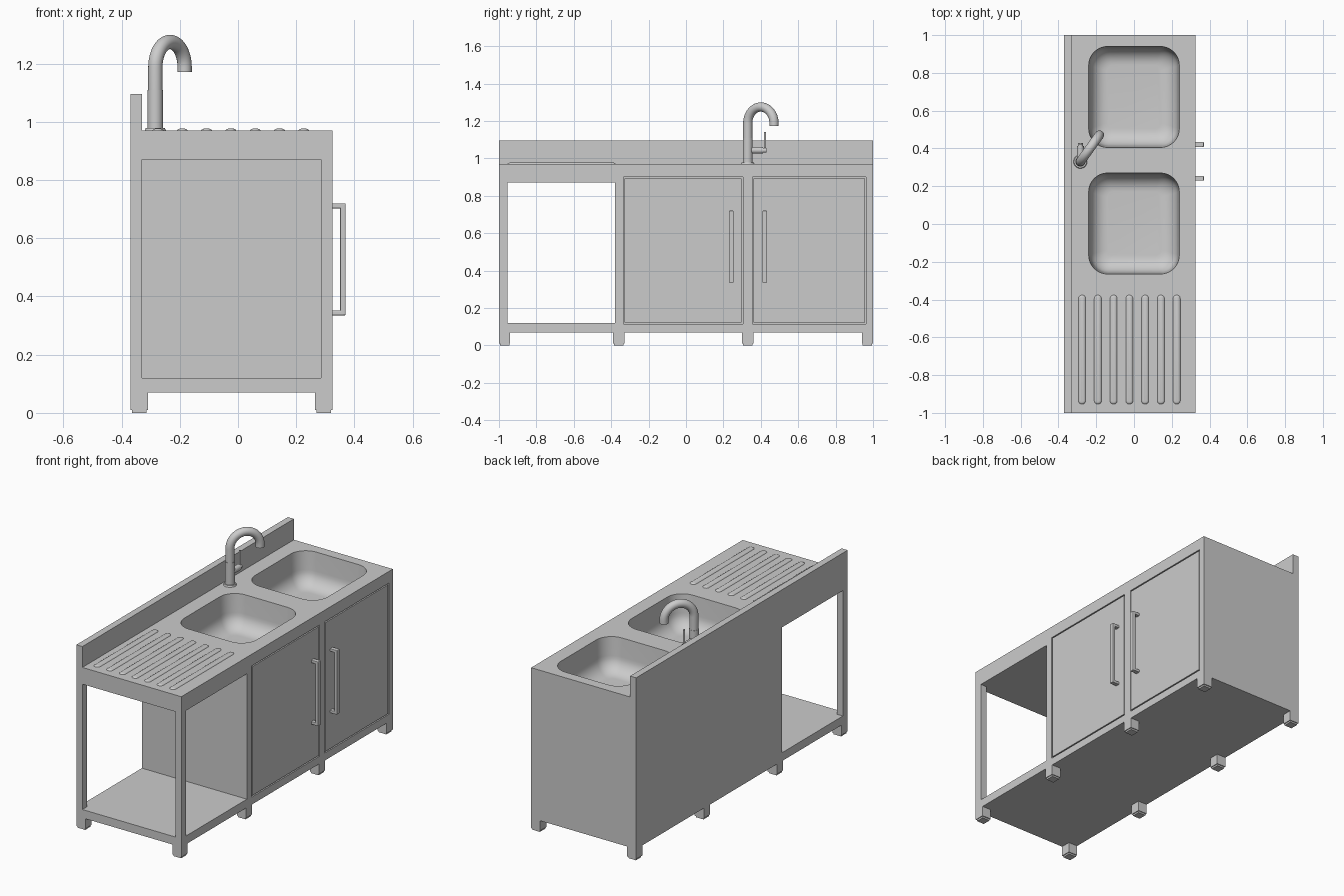
import bpy, bmesh
from math import sin, cos, pi
from mathutils import Vector, Matrix

if "Cube" in bpy.data.objects:
    bpy.data.objects.remove(bpy.data.objects["Cube"])


def from_bm(name, bm, smooth=False):
    bmesh.ops.recalc_face_normals(bm, faces=bm.faces)
    me = bpy.data.meshes.new(name)
    bm.to_mesh(me)
    bm.free()
    ob = bpy.data.objects.new(name, me)
    bpy.context.collection.objects.link(ob)
    if smooth:
        shade(ob)
    return ob


def shade(ob):
    bpy.ops.object.select_all(action='DESELECT')
    ob.select_set(True)
    bpy.context.view_layer.objects.active = ob
    bpy.ops.object.shade_smooth_by_angle(angle=0.6)


def box(name, x, y, z, bevel=0):
    bm = bmesh.new()
    bmesh.ops.create_cube(bm, size=1)
    for v in bm.verts:
        v.co = [r[0] + (c + 0.5) * (r[1] - r[0]) for c, r in zip(v.co, (x, y, z))]
    if bevel:
        bmesh.ops.bevel(bm, geom=bm.edges[:], offset=bevel, segments=2,
                        profile=0.5, affect='EDGES')
    return from_bm(name, bm)


def loft(name, rings, smooth=True):
    """Skin a list of equal-length closed rings and cap both ends."""
    bm = bmesh.new()
    rows = [[bm.verts.new(p) for p in r] for r in rings]
    n = len(rows[0])
    for a, b in zip(rows, rows[1:]):
        for i in range(n):
            bm.faces.new((a[i], a[(i + 1) % n], b[(i + 1) % n], b[i]))
    bm.faces.new(rows[0])
    bm.faces.new(rows[-1])
    return from_bm(name, bm, smooth)


def rounded_rect(x, y, r, z, seg=8):
    pts = []
    for k, (cx, cy) in enumerate(((x[1] - r, y[1] - r), (x[0] + r, y[1] - r),
                                  (x[0] + r, y[0] + r), (x[1] - r, y[0] + r))):
        for i in range(seg + 1):
            a = (k + i / seg) * pi / 2
            pts.append((cx + r * cos(a), cy + r * sin(a), z))
    return pts


def bowl_cutter(y):
    prof = [(0, 1.0), (0, 0.97), (0.008, 0.86)]
    prof += [(0.098 - 0.09 * cos(a), 0.86 - 0.09 * sin(a))
             for a in [i * pi / 16 for i in range(1, 9)]]
    return loft("bowl_cutter", [rounded_rect((-0.24 + d, 0.24 - d), (y[0] + d, y[1] - d),
                                             max(0.1 - d * 0.7, 0.02), z) for d, z in prof])


def cylinder(name, p, q, r, r2=None, seg=32):
    p, q = Vector(p), Vector(q)
    rot = (q - p).to_track_quat('Z', 'Y')
    rings = [[c + rot @ Vector((s * cos(2 * pi * i / seg), s * sin(2 * pi * i / seg), 0))
              for i in range(seg)] for c, s in ((p, r), (q, r if r2 is None else r2))]
    return loft(name, rings)


# Cabinet body: block minus open bay, door recesses and bowls
body = box("cabinet_body", (-0.37, 0.325), (-1, 1), (0.07, 0.97))
doors = [((-0.335, 0.305), (0.115, 0.9)), ((0.355, 0.963), (0.115, 0.9))]
cutters = [box("bay_cut", (-0.5, 0.5), (-0.955, -0.38), (0.12, 0.87)),
           box("bay_end_cut", (-0.33, 0.285), (-1.1, -0.38), (0.12, 0.87)),
           bowl_cutter((-0.265, 0.27)), bowl_cutter((0.405, 0.94))]
cutters += [box("door_cut", (0.31, 0.4), y, z) for y, z in doors]
for c in cutters:
    m = body.modifiers.new("cut", 'BOOLEAN')
    m.operation, m.solver, m.object = 'DIFFERENCE', 'EXACT', c
    bpy.context.view_layer.objects.active = body
    bpy.ops.object.modifier_apply(modifier=m.name)
    bpy.data.objects.remove(c)
shade(body)

# Upstand along the back
box("backsplash", (-0.37, -0.33), (-1, 1), (0.97, 1.095))

# Flush doors with a thin gap around
for i, (y, z) in enumerate(doors):
    g = 0.007
    box(f"door_{i}", (0.305, 0.325), (y[0] + g, y[1] - g), (z[0] + g, z[1] - g))

# Bar handles
for i, y in enumerate((0.242, 0.421)):
    w = (y - 0.013, y + 0.013)
    box(f"handle_bar_{i}", (0.351, 0.37), w, (0.335, 0.72), 0.004)
    for j, z in enumerate((0.335, 0.703)):
        box(f"handle_post_{i}_{j}", (0.32, 0.365), w, (z, z + 0.017), 0.003)

# Feet with slightly narrower pads
for i, x in enumerate((-0.37, 0.265)):
    for j, y in enumerate((-1, -0.39, 0.3, 0.94)):
        box(f"foot_{i}_{j}", (x, x + 0.06), (y, y + 0.06), (0.01, 0.07))
        box(f"foot_pad_{i}_{j}", (x + 0.005, x + 0.055), (y + 0.005, y + 0.055), (0, 0.01))

# Drainer ribs
for i in range(7):
    x = -0.275 + i * 0.0835
    rings = [rounded_rect((x - 0.02 + d, x + 0.02 - d), (-0.955 + d, -0.375 - d),
                          0.0195 - d, z, 5)
             for d, z in ((0, 0.968), (0.002, 0.972), (0.007, 0.9755), (0.013, 0.977))]
    loft(f"drainer_rib_{i}", rings)

# Tap: base, column, swan-neck spout and side lever
px, py = -0.284, 0.33
cylinder("tap_base", (px, py, 0.968), (px, py, 0.979), 0.037, 0.033)
cylinder("tap_column", (px, py, 0.97), (px, py, 1.11), 0.0265)
out = Vector((0.101, 0.141, 0)).normalized()
side, up = out.cross(Vector((0, 0, 1))), Vector((0, 0, 1))
R, top = 0.0865, 1.188
path = [(Vector((px, py, 1.1)), pi)]
path += [(Vector((px, py, top)) + out * (R + R * cos(a)) + up * R * sin(a), a)
         for a in [pi - pi * i / 24 for i in range(25)]]
path.append((Vector((px, py, 1.172)) + out * 2 * R, 0))
rings = []
for c, a in path:
    radial = out * cos(a) + up * sin(a)
    rings.append([c + 0.0245 * (radial * cos(t) + side * sin(t))
                  for t in [2 * pi * k / 32 for k in range(32)]])
loft("tap_spout", rings)
cylinder("tap_valve", (px, py, 1.043), (px, 0.412, 1.043), 0.018)
cylinder("tap_lever_stub", (px, 0.41, 1.043), (px, 0.43, 1.043), 0.013)
cylinder("tap_lever", (px, 0.423, 1.035), (px, 0.423, 1.14), 0.006, seg=16)
